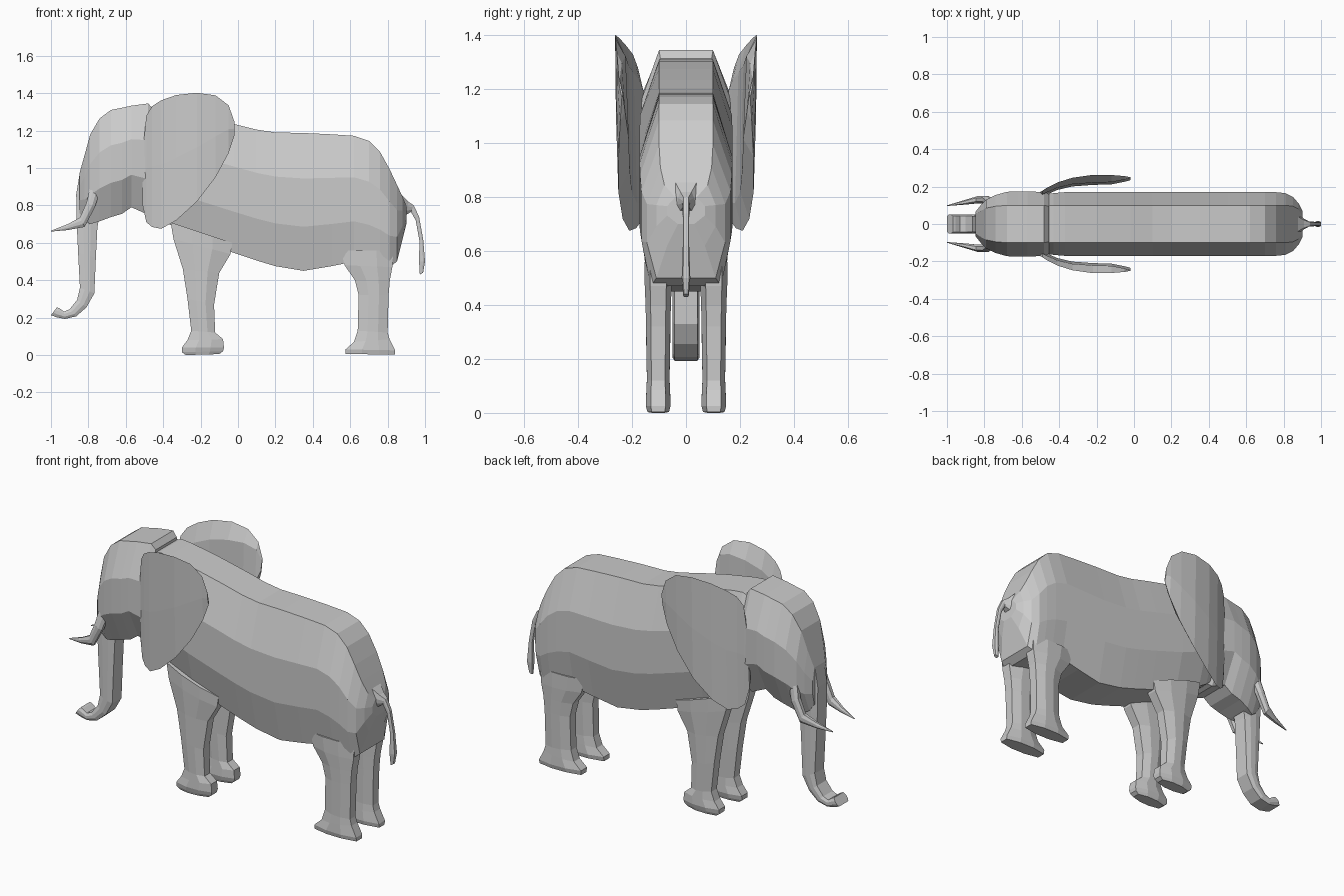
import bpy, bmesh

FRACS = (0.33, 0.68)


def mesh_from_rings(name, rings, mirror=False):
    """Skin a list of equal-sized rings, cap both ends, optionally mirror across y."""
    bm = bmesh.new()
    loops = [[bm.verts.new(p) for p in r] for r in rings]
    n = len(loops[0])
    for r0, r1 in zip(loops, loops[1:]):
        for i in range(n):
            j = (i + 1) % n
            bm.faces.new((r0[i], r0[j], r1[j], r1[i]))
    bm.faces.new(loops[0])
    bm.faces.new(loops[-1])
    bmesh.ops.recalc_face_normals(bm, faces=bm.faces)
    me = bpy.data.meshes.new(name)
    bm.to_mesh(me)
    bm.free()
    ob = bpy.data.objects.new(name, me)
    bpy.context.collection.objects.link(ob)
    if mirror:
        mod = ob.modifiers.new("Mirror", "MIRROR")
        mod.use_axis = (False, True, False)
        mod.use_mirror_merge = False
    return ob


def loft(name, sections, mirror=False):
    """Section: (ax, az, bx, bz, wa, wm, wb, cy) - eight-sided ring from edge a to edge b."""
    rings = []
    for ax, az, bx, bz, wa, wm, wb, cy in sections:
        half = [(0, wa), (FRACS[0], wm), (FRACS[1], wm), (1, wb)]
        side = [(ax + (bx - ax) * f, az + (bz - az) * f, w) for f, w in half]
        ring = [(x, cy + w, z) for x, z, w in side]
        ring += [(x, cy - w, z) for x, z, w in reversed(side)]
        rings.append(ring)
    return mesh_from_rings(name, rings, mirror)


# Torso: x, top, bottom, top width, side width, belly width
body = [
    (-0.50, 1.28, 0.80, 0.095, 0.155, 0.08), (-0.43, 1.31, 0.74, 0.10, 0.165, 0.10),
    (-0.37, 1.305, 0.70, 0.10, 0.17, 0.11), (-0.20, 1.275, 0.61, 0.10, 0.172, 0.12),
    (-0.02, 1.235, 0.545, 0.10, 0.172, 0.12), (0.10, 1.205, 0.505, 0.10, 0.172, 0.12),
    (0.20, 1.19, 0.475, 0.10, 0.172, 0.12), (0.35, 1.187, 0.45, 0.10, 0.172, 0.12),
    (0.50, 1.18, 0.475, 0.10, 0.172, 0.125), (0.62, 1.172, 0.50, 0.10, 0.172, 0.13),
    (0.70, 1.145, 0.485, 0.10, 0.172, 0.135), (0.76, 1.085, 0.475, 0.10, 0.17, 0.135),
    (0.81, 0.995, 0.47, 0.10, 0.165, 0.13), (0.85, 0.91, 0.50, 0.095, 0.145, 0.11),
    (0.88, 0.845, 0.62, 0.08, 0.11, 0.07), (0.90, 0.80, 0.70, 0.04, 0.07, 0.03),
]
loft("body", [(x, t, x, b, wt, wm, wb, 0) for x, t, b, wt, wm, wb in body])

# Head
head = [
    (-0.455, 1.315, 0.76, 0.095, 0.16, 0.08), (-0.48, 1.345, 0.75, 0.10, 0.17, 0.09),
    (-0.57, 1.333, 0.79, 0.10, 0.175, 0.09), (-0.62, 1.322, 0.755, 0.10, 0.175, 0.09),
    (-0.68, 1.31, 0.737, 0.10, 0.172, 0.09), (-0.74, 1.265, 0.715, 0.095, 0.155, 0.08),
    (-0.79, 1.18, 0.70, 0.085, 0.13, 0.06), (-0.82, 1.07, 0.72, 0.07, 0.10, 0.055),
    (-0.848, 0.97, 0.76, 0.05, 0.065, 0.05),
]
loft("head", [(x, t, x, b, wt, wm, wb, 0) for x, t, b, wt, wm, wb in head])

# Trunk: front edge, back edge
trunk = [
    (-0.845, 0.98, -0.72, 0.90), (-0.865, 0.86, -0.735, 0.78), (-0.863, 0.72, -0.752, 0.68),
    (-0.855, 0.55, -0.76, 0.52), (-0.845, 0.36, -0.768, 0.33), (-0.86, 0.295, -0.81, 0.255),
    (-0.90, 0.245, -0.865, 0.207), (-0.93, 0.232, -0.925, 0.193), (-0.955, 0.25, -0.97, 0.202),
    (-0.968, 0.255, -1.0, 0.213),
]
loft("trunk", [(*s, 0.042, 0.05, 0.042, 0) for s in trunk])

# Legs: front edge, back edge, half width
front_leg = [
    (-0.36, 0.71, -0.03, 0.60, 0.05), (-0.345, 0.62, -0.04, 0.54, 0.05),
    (-0.295, 0.46, -0.10, 0.44, 0.047), (-0.27, 0.30, -0.128, 0.27, 0.045),
    (-0.25, 0.13, -0.122, 0.12, 0.042), (-0.27, 0.08, -0.08, 0.085, 0.044),
    (-0.30, 0.04, -0.075, 0.04, 0.046), (-0.30, 0.015, -0.08, 0.02, 0.04),
    (-0.28, 0.0, -0.10, 0.005, 0.035),
]
hind_leg = [
    (0.55, 0.56, 0.83, 0.56, 0.05), (0.57, 0.48, 0.825, 0.47, 0.05),
    (0.625, 0.40, 0.812, 0.40, 0.047), (0.645, 0.32, 0.805, 0.32, 0.045),
    (0.64, 0.13, 0.80, 0.12, 0.042), (0.62, 0.07, 0.81, 0.085, 0.044),
    (0.575, 0.03, 0.84, 0.025, 0.046), (0.575, 0.005, 0.84, 0.003, 0.04),
]
for name, leg in (("front_leg", front_leg), ("hind_leg", hind_leg)):
    loft(name, [(a, b, c, d, w * 0.6, w, w * 0.6, 0.103) for a, b, c, d, w in leg], True)

# Tusks: upper edge, lower edge, half width, y
tusk = [
    (-0.79, 0.90, -0.74, 0.87, 0.02, 0.115), (-0.81, 0.815, -0.765, 0.79, 0.021, 0.13),
    (-0.845, 0.735, -0.82, 0.685, 0.019, 0.13), (-0.91, 0.70, -0.91, 0.668, 0.012, 0.115),
    (-1.0, 0.665, -1.0, 0.66, 0.002, 0.098),
]
loft("tusk", [(a, b, c, d, w * 0.5, w, w * 0.5, y) for a, b, c, d, w, y in tusk], True)

# Tail: outer edge, inner edge, half width
tail = [
    (0.87, 0.86, 0.87, 0.73, 0.06), (0.91, 0.82, 0.90, 0.75, 0.03), (0.94, 0.80, 0.925, 0.765, 0.014),
    (0.968, 0.74, 0.95, 0.72, 0.012), (0.99, 0.62, 0.97, 0.61, 0.012),
    (1.0, 0.50, 0.968, 0.50, 0.016), (0.99, 0.44, 0.972, 0.43, 0.01),
]
loft("tail", [(a, b, c, d, w * 0.7, w, w * 0.7, 0) for a, b, c, d, w in tail])

# Ears: x, top, bottom, outer y, thickness of the padded inner side
ear = [
    (-0.51, 1.08, 0.80, 0.165, 0.01), (-0.49, 1.28, 0.71, 0.178, 0.02),
    (-0.46, 1.33, 0.685, 0.197, 0.025), (-0.41, 1.362, 0.675, 0.222, 0.028),
    (-0.33, 1.39, 0.72, 0.247, 0.034), (-0.22, 1.402, 0.82, 0.263, 0.042),
    (-0.12, 1.388, 0.95, 0.262, 0.038), (-0.05, 1.335, 1.08, 0.256, 0.018),
    (-0.02, 1.25, 1.17, 0.25, 0.004),
]
rings = []
for x, t, b, y, d in ear:
    mid = (t + b) / 2
    lerp = lambda f: t + (b - t) * f
    rings.append([(x, y, t), (x, y - 0.003, mid), (x, y - 0.012, b),
                  (x, y - 0.012 - d, lerp(0.85)), (x, y - d, lerp(0.15))])
mesh_from_rings("ear", rings, True)
